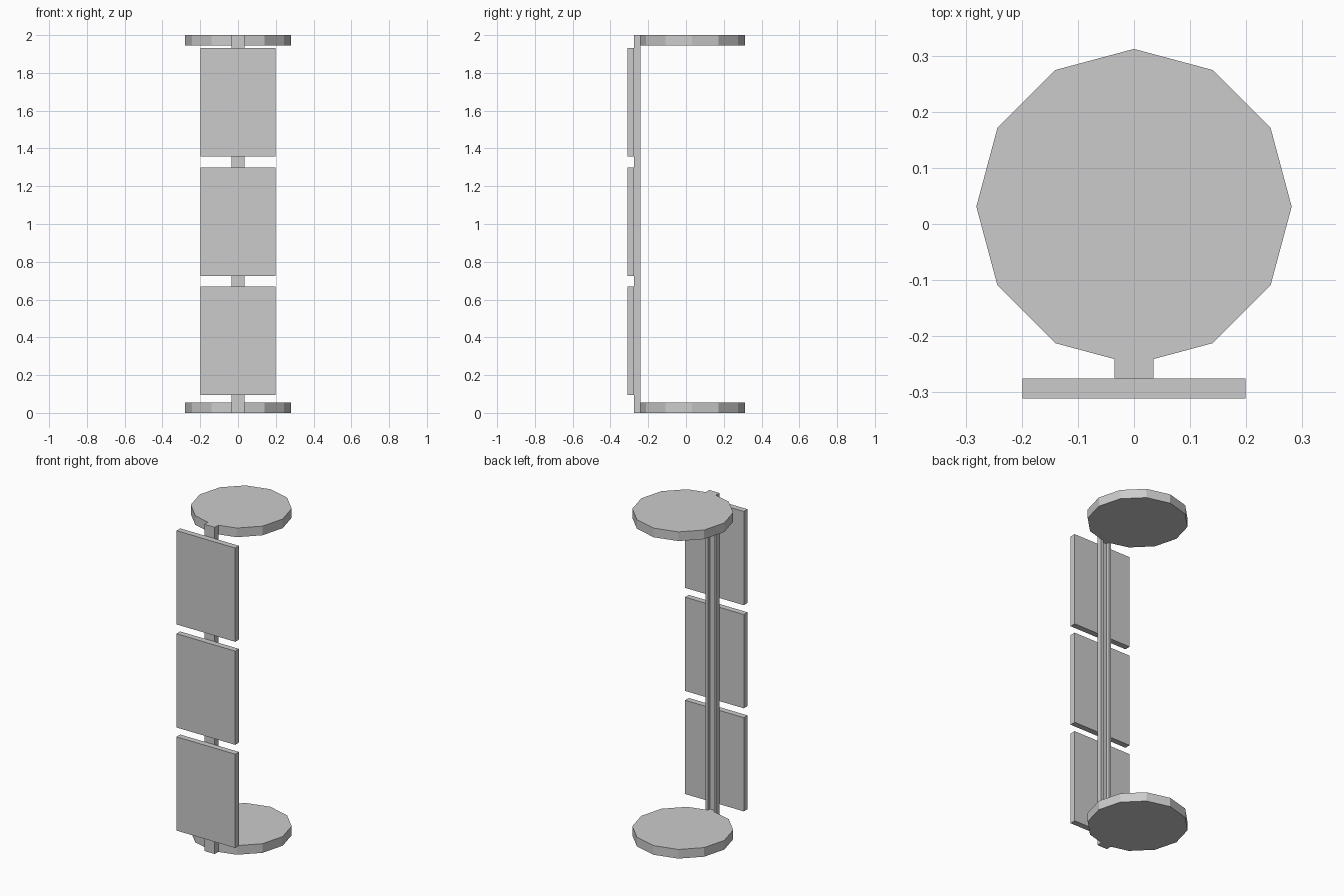
import bpy, bmesh

if "Cube" in bpy.data.objects:
    bpy.data.objects.remove(bpy.data.objects["Cube"])


def box(name, x0, x1, y0, y1, z0, z1):
    bpy.ops.mesh.primitive_cube_add(size=1, location=((x0 + x1) / 2, (y0 + y1) / 2, (z0 + z1) / 2))
    ob = bpy.context.object
    ob.name = name
    ob.scale = (x1 - x0, y1 - y0, z1 - z0)
    bpy.ops.object.transform_apply(location=False, rotation=False, scale=True)
    return ob


DISC_H = 0.056
FRONT, BACK = -0.275, -0.241   # rail depth

# Twelve-sided end discs, one corner pointing along each axis
for name, z in (("bottom_disc", DISC_H / 2), ("top_disc", 2 - DISC_H / 2)):
    bpy.ops.mesh.primitive_cylinder_add(vertices=12, radius=0.281, depth=DISC_H,
                                        location=(0, 0.031, z))
    bpy.context.object.name = name

# Upright rail with a shallow groove down the back between the discs
rail = box("upright_rail", -0.035, 0.035, FRONT, BACK, 0, 2)
groove = box("groove_cutter", -0.02, 0.02, BACK - 0.02, BACK + 0.02, DISC_H, 2 - DISC_H)
groove.hide_render = True
mod = rail.modifiers.new("groove", 'BOOLEAN')
mod.operation = 'DIFFERENCE'
mod.solver = 'EXACT'
mod.object = groove
bpy.context.view_layer.objects.active = rail
bpy.ops.object.modifier_apply(modifier=mod.name)
bpy.data.objects.remove(groove)

# Three front panels
for i in range(3):
    z = 0.095 + i * 0.631
    box(f"front_panel_{i + 1}", -0.199, 0.199, -0.311, FRONT, z, z + 0.574)
